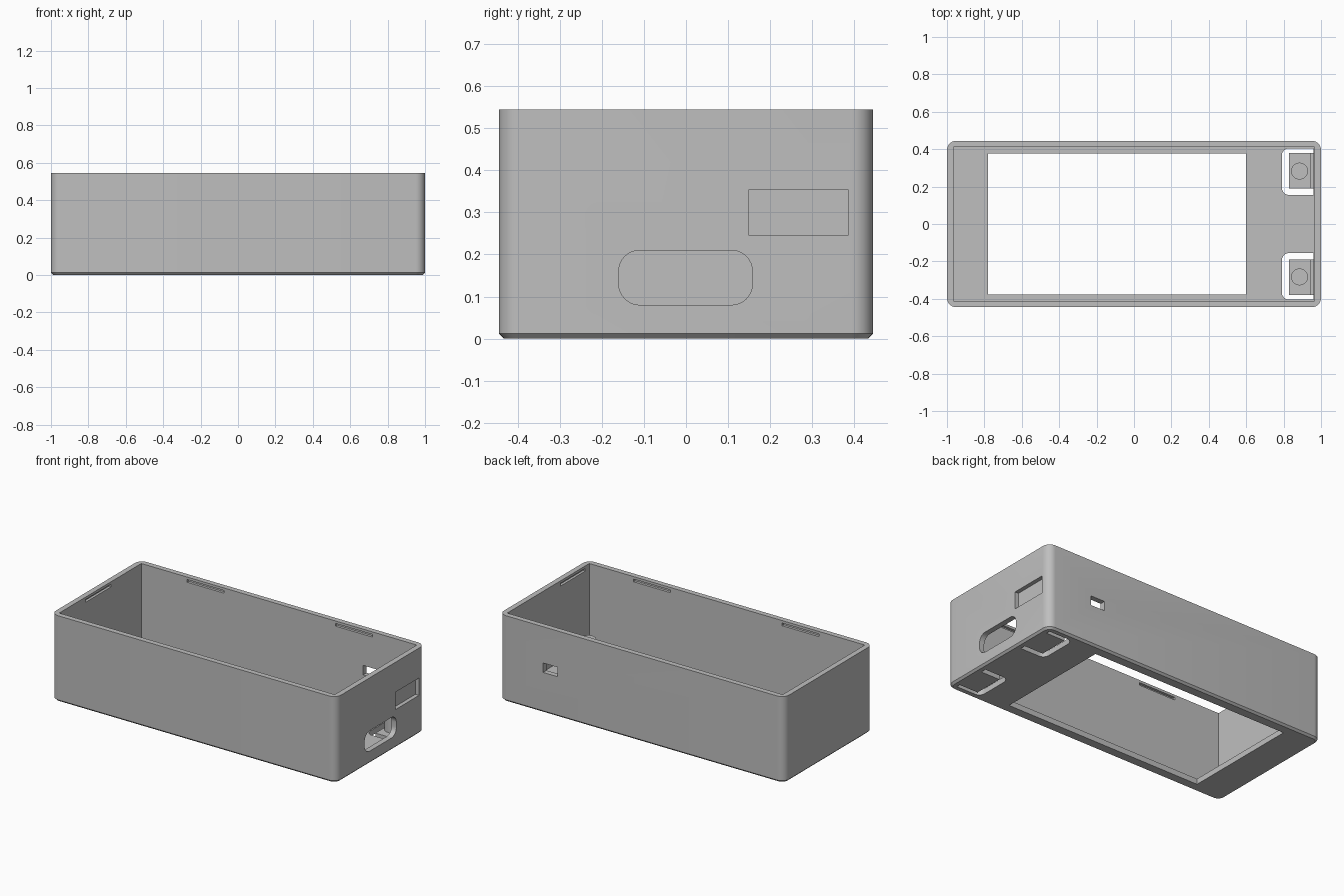
import bpy, bmesh
from mathutils import Vector, Matrix

if "Cube" in bpy.data.objects:
    bpy.data.objects.remove(bpy.data.objects["Cube"], do_unlink=True)

grey = bpy.data.materials.new("light_grey_plastic")
grey.use_nodes = True
colour = (0.52, 0.52, 0.52, 1)
grey.diffuse_color = colour
grey.node_tree.nodes["Principled BSDF"].inputs["Base Color"].default_value = colour


def finish(name, bm):
    mesh = bpy.data.meshes.new(name)
    bmesh.ops.recalc_face_normals(bm, faces=bm.faces)
    bm.to_mesh(mesh)
    bm.free()
    mesh.materials.append(grey)
    ob = bpy.data.objects.new(name, mesh)
    bpy.context.collection.objects.link(ob)
    return ob


def block(name, x, y, z, axis=None, radius=0, keep=lambda p: True, chamfer=0):
    """Box from ranges; edges along one axis may be rounded, the base chamfered."""
    bm = bmesh.new()
    bmesh.ops.create_cube(bm, size=1)
    for v in bm.verts:
        v.co = Vector([r[0] if c < 0 else r[1] for c, r in zip(v.co, (x, y, z))])
    if axis is not None:
        edges = [e for e in bm.edges
                 if abs((e.verts[0].co - e.verts[1].co).normalized()[axis]) > 0.9
                 and keep(e.verts[0].co)]
        bmesh.ops.bevel(bm, geom=edges, offset=radius, segments=8,
                        profile=0.5, affect='EDGES')
    if chamfer:
        rim = [e for e in bm.edges if all(abs(v.co.z - z[0]) < 1e-5 for v in e.verts)]
        bmesh.ops.bevel(bm, geom=rim, offset=chamfer, segments=1, affect='EDGES')
    return finish(name, bm)


def activate(ob):
    bpy.ops.object.select_all(action='DESELECT')
    ob.select_set(True)
    bpy.context.view_layer.objects.active = ob


def combine(ob, other, operation='DIFFERENCE'):
    other.hide_render = True
    activate(ob)
    mod = ob.modifiers.new("join_or_cut", 'BOOLEAN')
    mod.operation = operation
    mod.solver = 'EXACT'
    mod.object = other
    bpy.ops.object.modifier_apply(modifier=mod.name)
    bpy.data.objects.remove(other, do_unlink=True)


# Outer shell, hollow with an open top
W, D, H, FLOOR = 1.0, 0.445, 0.545, 0.035
IX, IY = 0.966, 0.411
case = block("case_shell", (-W, W), (-D, D), (0, H), axis=2, radius=0.05, chamfer=0.012)
combine(case, block("cavity", (-IX, IX), (-IY, IY), (FLOOR, 1)))

# Large display window through the floor
combine(case, block("window", (-0.78, 0.6), (-0.378, 0.378), (-0.1, 0.1)))

# Right end: rounded connector opening and shallow rectangular pocket
combine(case, block("connector", (0.9, 1.1), (-0.16, 0.158), (0.08, 0.21), axis=0, radius=0.05))
combine(case, block("pocket", (0.975, 1.1), (0.15, 0.385), (0.245, 0.355)))

# Small port in the back wall
combine(case, block("port", (0.59, 0.69), (0.35, 0.6), (0.255, 0.315)))

# Snap grooves just below the rim, inside the walls
groove_z, depth = (0.512, 0.529), 0.016
for side in (-1, 1):
    for x in ((-0.645, -0.385), (0.395, 0.655)):
        y = sorted((side * 0.35, side * (IY + depth)))
        combine(case, block("long_groove", x, y, groove_z))
combine(case, block("left_groove", (-IX - depth, -0.9), (-0.15, 0.11), groove_z))
combine(case, block("right_groove", (0.9, IX + depth), (-0.37, -0.125), groove_z))

# Two push tabs in the floor, each with a thin hinge and a round peg
for side, label in ((-1, "front"), (1, "back")):
    def span(a, b):
        return tuple(sorted((side * a, side * b)))

    combine(case, block("tab_gap", (0.79, 0.961), span(0.155, 0.405), (-0.1, 0.1),
                        axis=2, radius=0.04, keep=lambda p: p.x < 0.85))
    tab = block(label + "_push_tab", (0.83, 0.946), span(0.19, 0.38), (0, FLOOR))
    combine(tab, block("hinge", (0.94, 0.963), span(0.19, 0.38), (0, 0.018)), 'UNION')
    bm = bmesh.new()
    bmesh.ops.create_cone(bm, cap_ends=True, segments=32, radius1=0.045, radius2=0.045,
                          depth=0.13, matrix=Matrix.Translation((0.885, side * 0.283, 0.075)))
    combine(tab, finish("peg", bm), 'UNION')
    activate(tab)
    bpy.ops.object.shade_smooth_by_angle(angle=0.6)

activate(case)
bpy.ops.object.shade_smooth_by_angle(angle=0.6)
